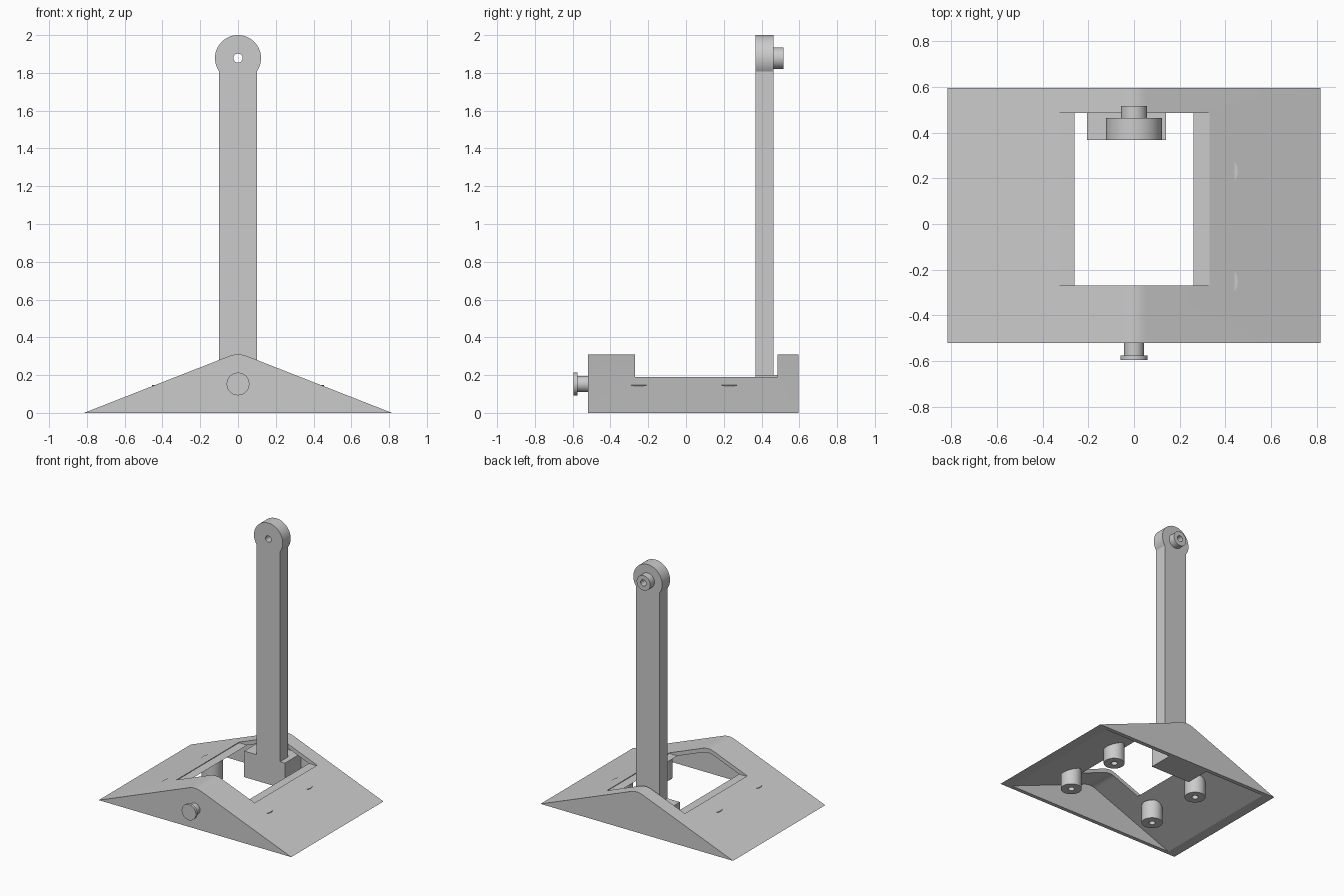
import bpy, bmesh, math
from mathutils import Matrix

if "Cube" in bpy.data.objects:
    bpy.data.objects.remove(bpy.data.objects["Cube"])

def finish(name, bm):
    bmesh.ops.recalc_face_normals(bm, faces=bm.faces)
    me = bpy.data.meshes.new(name)
    bm.to_mesh(me)
    bm.free()
    ob = bpy.data.objects.new(name, me)
    bpy.context.collection.objects.link(ob)
    return ob

def prism(name, profile, y0, y1):
    """Extrude an (x, z) outline along y."""
    bm = bmesh.new()
    f = bm.faces.new([bm.verts.new((x, y0, z)) for x, z in profile])
    ext = bmesh.ops.extrude_face_region(bm, geom=[f])["geom"]
    bmesh.ops.translate(bm, vec=(0, y1 - y0, 0),
                        verts=[v for v in ext if isinstance(v, bmesh.types.BMVert)])
    return finish(name, bm)

def box(name, x0, x1, y0, y1, z0, z1):
    return prism(name, [(x0, z0), (x1, z0), (x1, z1), (x0, z1)], y0, y1)

def cylinder(name, centre, r, length, axis="Z"):
    bm = bmesh.new()
    m = Matrix.Translation(centre)
    if axis == "Y":
        m = m @ Matrix.Rotation(math.pi / 2, 4, "X")
    bmesh.ops.create_cone(bm, cap_ends=True, segments=48, radius1=r, radius2=r,
                          depth=length, matrix=m)
    return finish(name, bm)

def select(ob):
    bpy.ops.object.select_all(action="DESELECT")
    ob.select_set(True)
    bpy.context.view_layer.objects.active = ob

def cut(ob, *cutters):
    select(ob)
    for c in cutters:
        mod = ob.modifiers.new("cut", "BOOLEAN")
        mod.operation, mod.solver, mod.object = "DIFFERENCE", "EXACT", c
        bpy.ops.object.modifier_apply(modifier=mod.name)
        bpy.data.objects.remove(c)

# Base: hollow tent-shaped shell with rounded ridge and a square window
slope, half, rnd = 0.3918, 0.815, 0.05
ridge = []
for i in range(9):
    x = rnd - 2 * rnd * i / 8
    ridge.append((x, slope * (half - rnd) + slope * (rnd * rnd - x * x) / (2 * rnd)))
roof = [(-half, 0), (half, 0)] + ridge
base = prism("base_shell", roof, -0.52, 0.595)
cut(base,
    prism("cavity", [(x, z - 0.032) for x, z in roof], -0.49, 0.563),
    box("window", -0.33, 0.33, -0.27, 0.485, 0.185, 0.5))

# Four hollow feet under the shell
for sx in (-1, 1):
    for y in (-0.25, 0.23):
        foot = cylinder("foot_boss", (sx * 0.379, y, 0.0735), 0.075, 0.147)
        cut(foot, cylinder("screw_hole", (sx * 0.379, y, 0.03), 0.023, 0.14))

# Front peg with flange
cylinder("peg_neck", (0, -0.545, 0.153), 0.043, 0.07, "Y")
cylinder("peg_flange", (0, -0.585, 0.153), 0.06, 0.02, "Y")

# Socket block holding the post
box("socket_block", -0.205, 0.14, 0.367, 0.575, 0.001, 0.2)

# Post with round head, and the hub behind it, both drilled through
r, cz, w = 0.122, 1.878, 0.1
a0 = -math.acos(w / r)
arc = [(r * math.cos(a), cz + r * math.sin(a))
       for a in (a0 + (math.pi - 2 * a0) * i / 40 for i in range(41))]
post = prism("post", [(-w, 0.2), (w, 0.2)] + arc, 0.367, 0.463)
cut(post, cylinder("axle_hole", (0, 0.4, cz), 0.024, 0.5, "Y"))
hub = cylinder("hub", (0, 0.489, cz), 0.057, 0.052, "Y")
cut(hub, cylinder("axle_hole", (0, 0.4, cz), 0.024, 0.5, "Y"))

# Smooth the curved surfaces, keep edges crisp
for ob in list(bpy.data.objects):
    select(ob)
    bpy.ops.object.shade_smooth_by_angle(angle=math.radians(20))
